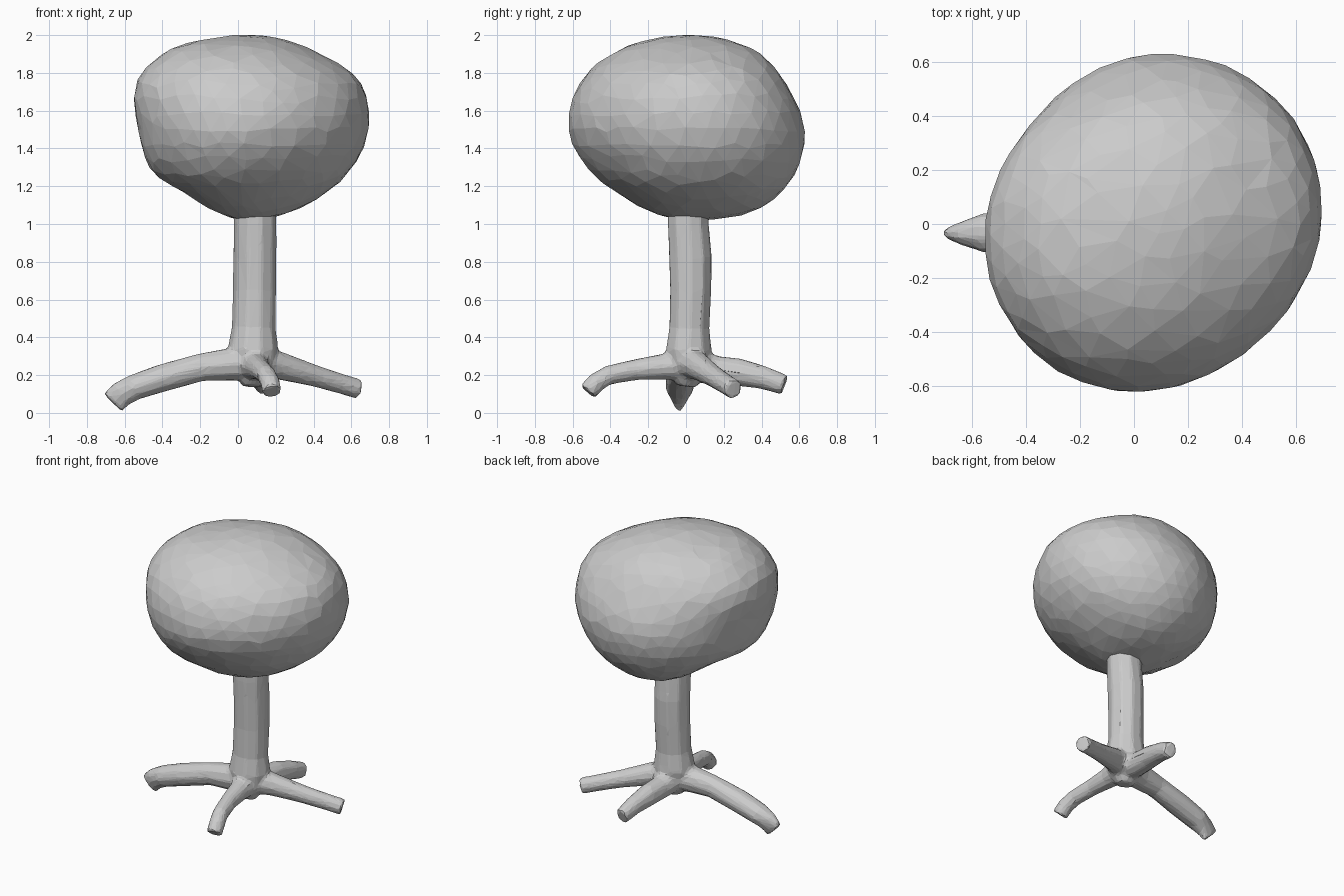
import bpy, bmesh, math, random
from mathutils import Vector

if "Cube" in bpy.data.objects:
    bpy.data.objects.remove(bpy.data.objects["Cube"])

random.seed(4)
SIDES = 10


def make_object(name, bm):
    mesh = bpy.data.meshes.new(name)
    bm.normal_update()
    bm.to_mesh(mesh)
    bm.free()
    obj = bpy.data.objects.new(name, mesh)
    bpy.context.collection.objects.link(obj)
    return obj


def tube(bm, path):
    """Closed tube through (x, y, z, half width, half height) stations."""
    pts = [Vector(p[:3]) for p in path]
    rings = []
    for i, p in enumerate(path):
        d = (pts[min(i + 1, len(pts) - 1)] - pts[max(i - 1, 0)]).normalized()
        ref = Vector((0, 0, 1)) if abs(d.z) < 0.9 else Vector((0, 1, 0))
        side = d.cross(ref).normalized()
        up = side.cross(d)
        rings.append([bm.verts.new(pts[i] + 1.05 * (side * p[3] * math.cos(a) + up * p[4] * math.sin(a)))
                      for a in (2 * math.pi * k / SIDES for k in range(SIDES))])
    for a, b in zip(rings, rings[1:]):
        for k in range(SIDES):
            n = (k + 1) % SIDES
            bm.faces.new((a[k], a[n], b[n], b[k]))
    bm.faces.new(rings[0][::-1])
    bm.faces.new(rings[-1])


# Trunk and four spreading roots, fused into one organic body
bm = bmesh.new()
trunk = [(.08, .0, .14, .05, .05), (.08, .01, .22, .11, .10), (.08, .015, .33, .13, .12),
         (.083, .018, .45, .112, .105), (.088, .025, .65, .11, .108),
         (.09, .024, .82, .11, .112), (.09, .012, 1.0, .11, .107), (.09, .01, 1.12, .11, .105)]
left_root = [(.08, .01, .27, .10, .10), (-.06, -.01, .255, .08, .083), (-.2, -.02, .24, .068, .072),
             (-.4, -.03, .185, .076, .072), (-.55, -.033, .135, .072, .067),
             (-.62, -.035, .098, .048, .068), (-.664, -.035, .054, .026, .068)]
right_root = [(.08, .01, .27, .10, .09), (.22, .06, .25, .07, .072), (.4, .14, .198, .055, .056),
              (.55, .21, .153, .05, .051), (.638, .25, .126, .05, .052)]
front_root = [(.08, .01, .26, .10, .09), (.10, -.13, .243, .065, .066), (.12, -.27, .228, .052, .054),
              (.15, -.41, .2, .05, .05), (.17, -.475, .162, .05, .05), (.18, -.52, .112, .05, .05)]
back_root = [(.08, .01, .26, .10, .09), (.09, .16, .225, .07, .075), (.10, .28, .215, .065, .072),
             (.12, .41, .187, .055, .06), (.135, .522, .148, .045, .052)]
for path in (trunk, left_root, right_root, front_root, back_root):
    tube(bm, path)
body = make_object("trunk_and_roots", bm)
remesh = body.modifiers.new("fuse", 'REMESH')
remesh.mode = 'VOXEL'
remesh.voxel_size = 0.013
soften = body.modifiers.new("soften", 'SMOOTH')
soften.factor = 0.5
soften.iterations = 4
facet = body.modifiers.new("facet", 'DECIMATE')
facet.ratio = 0.09

# Canopy: ball shaped by silhouette radii from bottom (-90 deg) to top (+90 deg)
EAST = (.48, .485, .515, .578, .638, .645, .555, .512, .5)
WEST = (.48, .466, .468, .548, .572, .635, .59, .518, .5)
NORTH = (.48, .507, .575, .62, .625, .58, .56, .518, .5)
SOUTH = (.48, .472, .488, .552, .617, .61, .56, .512, .5)


def sample(table, t):
    """Smooth interpolation through the table."""
    i = min(int(t), 7)
    f = t - i
    p0, p1, p2, p3 = table[max(i - 1, 0)], table[i], table[i + 1], table[min(i + 2, 8)]
    return p1 + .5 * f * (p2 - p0 + f * (2 * p0 - 5 * p1 + 4 * p2 - p3 + f * (3 * (p1 - p2) + p3 - p0)))


bm = bmesh.new()
bmesh.ops.create_icosphere(bm, subdivisions=4, radius=1)
for v in bm.verts:
    n = v.co + Vector([random.uniform(-.025, .025) for _ in range(3)])
    n.normalize()
    t = (math.asin(max(-1, min(1, n.z))) / math.pi + .5) * 8
    flat = n.x ** 2 + n.y ** 2 + 1e-9
    wx = n.x ** 2 / flat
    r = wx * sample(EAST if n.x > 0 else WEST, t) + (1 - wx) * sample(NORTH if n.y > 0 else SOUTH, t)
    r *= 1 + .05 * 2 * n.x * n.y               # longer on one diagonal, shorter on the other
    v.co = Vector((.05, 0, 1.5)) + n * r * random.uniform(.999, 1.006)
canopy = make_object("canopy", bm)
facet = canopy.modifiers.new("facet", 'DECIMATE')
facet.ratio = 0.65
